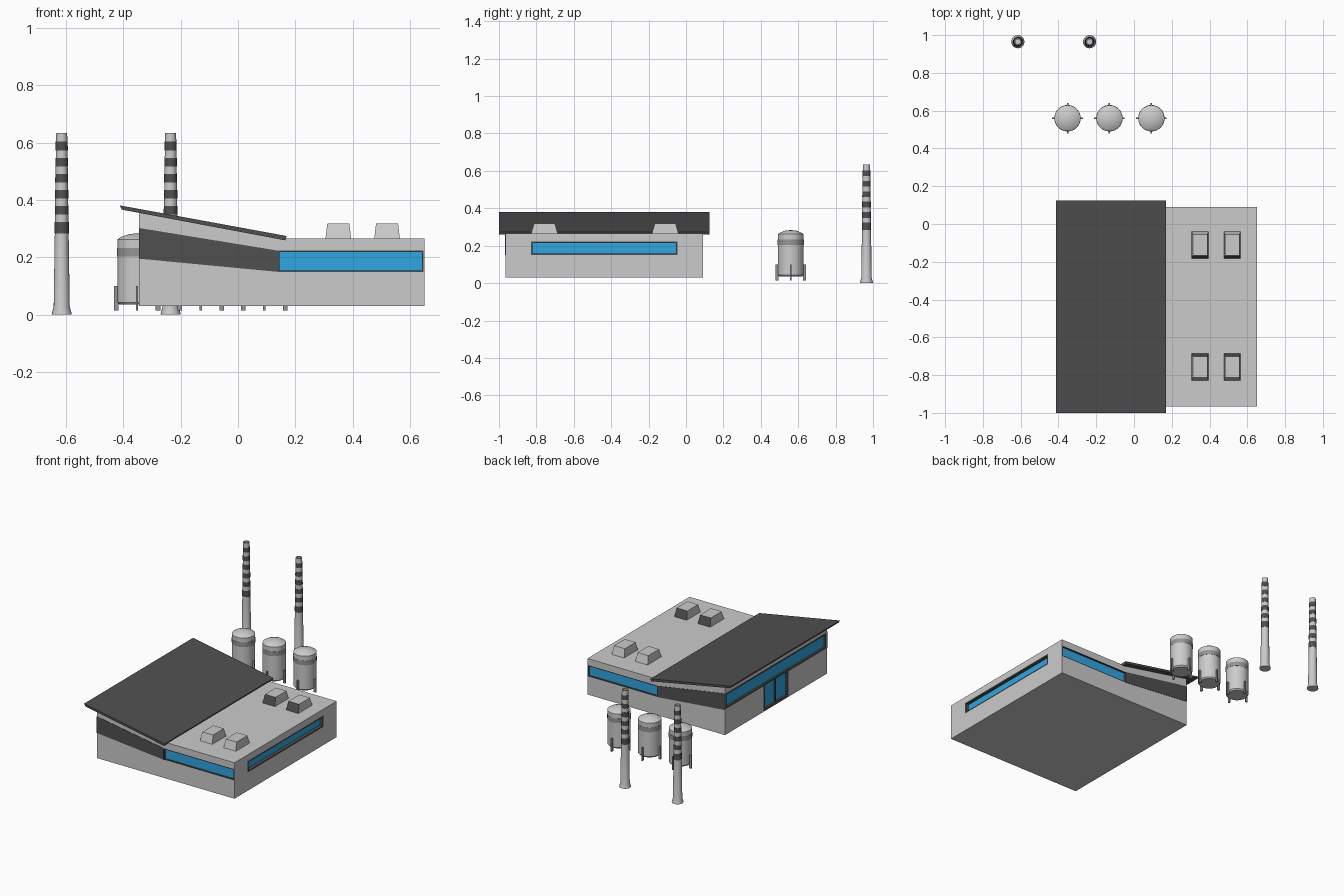
import bpy, bmesh, math
from mathutils import Vector

if "Cube" in bpy.data.objects:
    bpy.data.objects.remove(bpy.data.objects["Cube"])


def material(name, r, g, b):
    m = bpy.data.materials.new(name)
    m.diffuse_color = (r, g, b, 1)
    m.use_nodes = True
    m.node_tree.nodes["Principled BSDF"].inputs["Base Color"].default_value = m.diffuse_color
    return m


LIGHT = material("light_grey", 0.65, 0.65, 0.65)
MID = material("mid_grey", 0.3, 0.3, 0.3)
DARK = material("dark_grey", 0.08, 0.08, 0.08)
GLASS = material("blue_glass", 0.03, 0.38, 0.75)


def finish(bm, name, mats, loc=(0, 0, 0), fix=True):
    if fix:
        bmesh.ops.recalc_face_normals(bm, faces=bm.faces[:])
    me = bpy.data.meshes.new(name)
    bm.to_mesh(me)
    bm.free()
    for m in mats:
        me.materials.append(m)
    ob = bpy.data.objects.new(name, me)
    ob.location = loc
    bpy.context.collection.objects.link(ob)
    return ob


def prism(name, pts, direction, mat):
    """Closed solid: 3D outline swept along a direction."""
    bm = bmesh.new()
    face = bm.faces.new([bm.verts.new(p) for p in pts])
    new = bmesh.ops.extrude_face_region(bm, geom=[face], use_keep_orig=True)
    bmesh.ops.translate(bm, vec=Vector(direction),
                        verts=[g for g in new["geom"] if isinstance(g, bmesh.types.BMVert)])
    return finish(bm, name, [mat])


def box(name, x0, x1, y0, y1, z0, z1, mat):
    return prism(name, [(x0, y0, z0), (x1, y0, z0), (x1, y1, z0), (x0, y1, z0)],
                 (0, 0, z1 - z0), mat)


def lathe(name, profile, mats, bands, loc, segs):
    """Revolve (radius, z) points; bands holds a material index per span."""
    bm = bmesh.new()
    rings = []
    for r, z in profile:
        if r == 0:
            rings.append([bm.verts.new((0, 0, z))] * segs)
        else:
            rings.append([bm.verts.new((r * math.cos(2 * math.pi * i / segs),
                                        r * math.sin(2 * math.pi * i / segs), z))
                          for i in range(segs)])
    for a, b, k in zip(rings, rings[1:], bands):
        for i in range(segs):
            j = (i + 1) % segs
            vs = list(dict.fromkeys([a[i], a[j], b[j], b[i]]))
            bm.faces.new(vs).material_index = k
    ob = finish(bm, name, mats, loc)
    bpy.ops.object.select_all(action='DESELECT')
    ob.select_set(True)
    bpy.context.view_layer.objects.active = ob
    bpy.ops.object.shade_smooth_by_angle(angle=math.radians(35))
    return ob


# Hall body: low block rising to the left under the tilted roof
X0, X1, Y0, Y1 = -0.345, 0.65, -0.965, 0.09
hall = prism("hall", [(X0, Y0, 0.03), (X1, Y0, 0.03), (X1, Y0, 0.265),
                      (0.16, Y0, 0.265), (X0, Y0, 0.357)], (0, Y1 - Y0, 0), LIGHT)

# Tilted roof slab
prism("tilted_roof", [(-0.413, -1, 0.381), (-0.405, -1, 0.366),
                      (0.165, -1, 0.259), (0.17, -1, 0.274)], (0, 1.125, 0), DARK)


def window(name, pts, normal, frame=0.007, depth=0.015):
    """Cut a recess in the hall and line it with a dark frame and glass."""
    n = Vector(normal)
    cutter = prism("cutter", [Vector(p) + n * 0.01 for p in pts], -n * (depth + 0.015), DARK)
    cutter.hide_render = True
    mod = hall.modifiers.new("recess", 'BOOLEAN')
    mod.object = cutter
    mod.solver = 'EXACT'
    bpy.context.view_layer.objects.active = hall
    bpy.ops.object.modifier_apply(modifier=mod.name)
    bpy.data.objects.remove(cutter)
    bm = bmesh.new()
    f = bm.faces.new([bm.verts.new(p) for p in pts])
    f.normal_update()
    if f.normal.dot(n) < 0:
        f.normal_flip()
    bm.normal_update()
    for t, d in ((frame, 0), (0.0005, -depth)):
        bmesh.ops.inset_region(bm, faces=[f], thickness=t, depth=d,
                               use_boundary=True, use_even_offset=True)
        bm.normal_update()
    f.material_index = 1
    finish(bm, name, [DARK, GLASS], fix=False)


# Windows and dark wedge bands on the front and back walls
for side, y, s in (("front", Y0, -1), ("back", Y1, 1)):
    window(side + "_window", [(0.14, y, 0.149), (0.647, y, 0.149),
                              (0.647, y, 0.223), (0.14, y, 0.223)], (0, s, 0), 0.005, 0.01)
    prism(side + "_dark_band", [(X0, y, 0.195), (0.14, y, 0.149), (0.14, y, 0.223),
                                (X0, y, 0.302)], (0, s * 0.002, 0), DARK)

# Right wall window
window("right_window", [(X1, -0.83, 0.149), (X1, -0.045, 0.149),
                        (X1, -0.045, 0.223), (X1, -0.83, 0.223)], (1, 0, 0), 0.009, 0.02)

# Left wall window strip joined with the door
window("left_window_and_door",
       [(X0, y, z) for y, z in ((0.085, 0.197), (-0.31, 0.197), (-0.31, 0.034), (-0.565, 0.034),
                                (-0.565, 0.197), (-0.96, 0.197), (-0.96, 0.30), (0.085, 0.30))],
       (-1, 0, 0), 0.012, 0.012)
box("door_header", X0, X0 + 0.014, -0.56, -0.315, 0.2, 0.21, DARK)
box("door_divider", X0 + 0.004, X0 + 0.014, -0.441, -0.434, 0.04, 0.2, DARK)

# Roof vents with dark grilles facing the middle of the roof
for row, yc, inward in (("front", -0.757, 1), ("rear", -0.111, -1)):
    for col, xc in (("left", 0.35), ("right", 0.52)):
        bm = bmesh.new()
        bmesh.ops.create_cube(bm, size=1)
        for v in bm.verts:
            top = v.co.z > 0
            v.co = (v.co.x * (0.077 if top else 0.09),
                    v.co.y * (0.112 if top else 0.144), 0.318 if top else 0.262)
        bm.normal_update()
        for f in bm.faces:
            f.material_index = int(f.normal.y * inward > 0.5)
        finish(bm, f"{row}_{col}_roof_vent", [LIGHT, DARK], (xc, yc, 0))

# Storage tanks on four legs
tank = [(0, 0.035), (0.062, 0.035), (0.069, 0.043), (0.069, 0.203), (0.07, 0.203), (0.07, 0.232),
        (0.069, 0.232), (0.069, 0.262), (0.055, 0.271), (0.03, 0.28), (0, 0.284)]
for i, xc in enumerate((-0.352, -0.13, 0.092)):
    lathe(f"tank_{i + 1}", tank, [LIGHT, MID], [0, 0, 0, 1, 1, 1, 0, 0, 0, 0], (xc, 0.56, 0), 32)
    for k in range(4):
        c, s = round(math.cos(k * math.pi / 2)), round(math.sin(k * math.pi / 2))
        lx, ly = xc + 0.073 * c, 0.56 + 0.073 * s
        hx, hy = (0.008, 0.004) if c else (0.004, 0.008)
        box(f"tank_{i + 1}_leg_{k + 1}", lx - hx, lx + hx, ly - hy, ly + hy, 0.015, 0.1, MID)

# Striped chimneys with a flared foot and an open top
stack = [(0, 0), (0.035, 0), (0.034, 0.006), (0.028, 0.028)]
bands = [0, 0, 0]
for k in range(6):
    z = 0.283 + 0.056 * k if k == 0 else 0.293 + 0.056 * k
    top = 0.323 + 0.056 * k
    r = lambda h: 0.028 - 0.0135 * h
    stack += [(r(z), z), (r(z) + 0.001, z), (r(top) + 0.001, top), (r(top), top)]
    bands += [0, 1, 1, 1]
stack += [(0.019, 0.634), (0.013, 0.634), (0.013, 0.6), (0, 0.6)]
bands += [0, 0, 0, 0]
for side, xc in (("left", -0.615), ("right", -0.235)):
    lathe(side + "_chimney", stack, [LIGHT, DARK], bands, (xc, 0.965, 0), 20)
